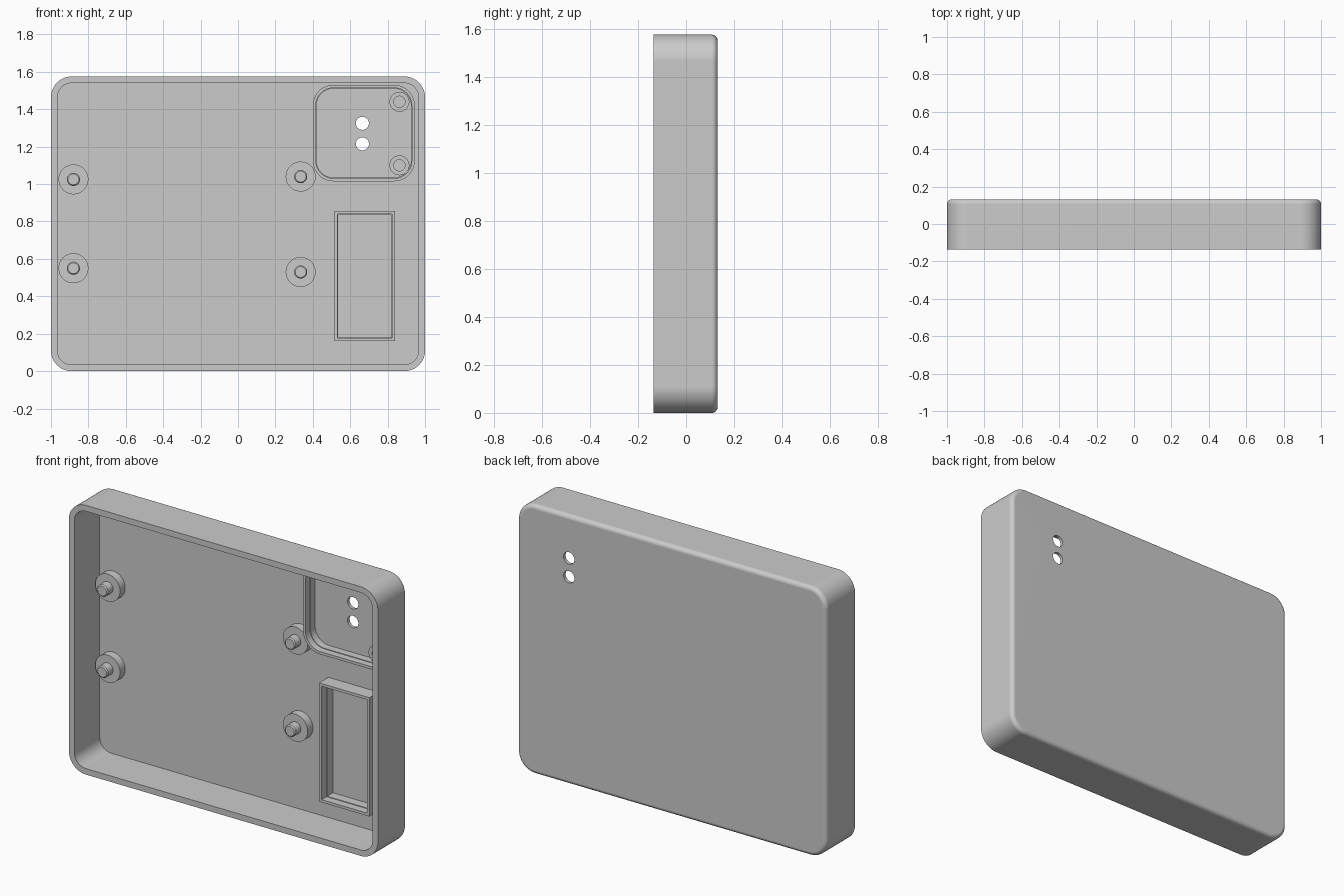
import bpy, bmesh, math

if "Cube" in bpy.data.objects:
    bpy.data.objects.remove(bpy.data.objects["Cube"])

grey = bpy.data.materials.new("plain grey")
grey.use_nodes = True
grey.diffuse_color = (0.6, 0.6, 0.6, 1)
grey.node_tree.nodes["Principled BSDF"].inputs["Base Color"].default_value = (0.6, 0.6, 0.6, 1)


def outline(x0, x1, z0, z1, radius, inset, y):
    """Rounded rectangle facing the front; a square with full radius is a circle."""
    r = max(radius - inset, 0)
    steps = 12 if radius > 0 else 0
    pts = []
    corners = ((x1, z1, -1, -1), (x0, z1, 1, -1), (x0, z0, 1, 1), (x1, z0, -1, 1))
    for quarter, (x, z, sx, sz) in enumerate(corners):
        cx, cz = x + sx * (inset + r), z + sz * (inset + r)
        for i in range(steps + 1):
            a = math.pi / 2 * (quarter + i / max(steps, 1))
            pts.append((cx + r * math.cos(a), y, cz + r * math.sin(a)))
    return pts


def loft(name, rect, radius, profile, ring=False):
    """Skin a run of (inset, y) steps; closed as a ring or capped at both ends."""
    bm = bmesh.new()
    loops = [[bm.verts.new(p) for p in outline(*rect, radius, inset, y)]
             for inset, y in profile]
    pairs = list(zip(loops, loops[1:]))
    if ring:
        pairs.append((loops[-1], loops[0]))
    else:
        bm.faces.new(loops[0])
        bm.faces.new(loops[-1])
    for a, b in pairs:
        for i in range(len(a)):
            j = (i + 1) % len(a)
            bm.faces.new((a[i], a[j], b[j], b[i]))
    bmesh.ops.remove_doubles(bm, verts=bm.verts, dist=1e-5)
    bmesh.ops.recalc_face_normals(bm, faces=bm.faces)
    mesh = bpy.data.meshes.new(name)
    bm.to_mesh(mesh)
    bm.free()
    mesh.materials.append(grey)
    obj = bpy.data.objects.new(name, mesh)
    bpy.context.collection.objects.link(obj)
    return obj


def disc(name, x, z, r, profile, ring=False):
    return loft(name, (x - r, x + r, z - r, z + r), r, profile, ring)


def activate(obj):
    bpy.ops.object.select_all(action="DESELECT")
    obj.select_set(True)
    bpy.context.view_layer.objects.active = obj


FRONT, FLOOR, RECESS, BACK = -0.135, 0.1, 0.113, 0.132
WALL, FILLET = 0.035, 0.025
parts = []

# Open tray with a rounded back edge
fillet = [(FILLET * (1 - math.cos(a)), BACK - FILLET * (1 - math.sin(a)))
          for a in (math.pi / 2 * i / 6 for i in range(7))]
tray = loft("tray", (-1, 1, 0, 1.575), 0.11,
            [(WALL, FLOOR), (WALL, FRONT), (0, FRONT)] + fillet)
parts.append(tray)

# Raised frames around the two recesses
window = (0.515, 0.84, 0.16, 0.855)
sensor = (0.4, 0.945, 1.015, 1.53)
cutters = []
for name, rect, radius, front, ledge in (("window_frame", window, 0, 0.015, 0.06),
                                         ("sensor_frame", sensor, 0.11, 0.03, 0.07)):
    lip, step = 0.016, 0.02
    parts.append(loft(name, rect, radius,
                      [(0, FLOOR + 0.002), (0, front), (lip, front), (lip, ledge),
                       (step, ledge), (step, FLOOR + 0.002)], ring=True))
    cutters.append(loft(name + "_cutter", rect, radius, [(step, 0), (step, RECESS)]))

# Two round openings through the back
for z in (1.325, 1.215):
    cutters.append(disc("opening_cutter", 0.665, z, 0.035, [(0, 0), (0, 0.2)]))

for cutter in cutters:
    cutter.hide_render = True
    activate(tray)
    mod = tray.modifiers.new("cut", "BOOLEAN")
    mod.operation = "DIFFERENCE"
    mod.solver = "EXACT"
    mod.object = cutter
    bpy.ops.object.modifier_apply(modifier=mod.name)
    bpy.data.objects.remove(cutter)

# Board standoffs with chamfered locating pins
for x, z in ((-0.88, 1.025), (-0.88, 0.55), (0.335, 1.04), (0.335, 0.53)):
    parts.append(disc("standoff", x, z, 0.08,
                      [(0, FLOOR + 0.002), (0, 0.052), (0.045, 0.052),
                       (0.045, 0.006), (0.051, 0)]))

# Small hollow screw posts inside the sensor recess
for z in (1.44, 1.1):
    parts.append(disc("screw_post", 0.863, z, 0.053,
                      [(0, RECESS + 0.002), (0, 0.05), (0.023, 0.05),
                       (0.023, RECESS + 0.002)], ring=True))

# Smooth round surfaces while keeping flat faces flat
for obj in parts:
    activate(obj)
    bpy.ops.object.shade_smooth_by_angle(angle=math.radians(30))
    mod = obj.modifiers.new("flat_faces", "WEIGHTED_NORMAL")
    mod.keep_sharp = True
